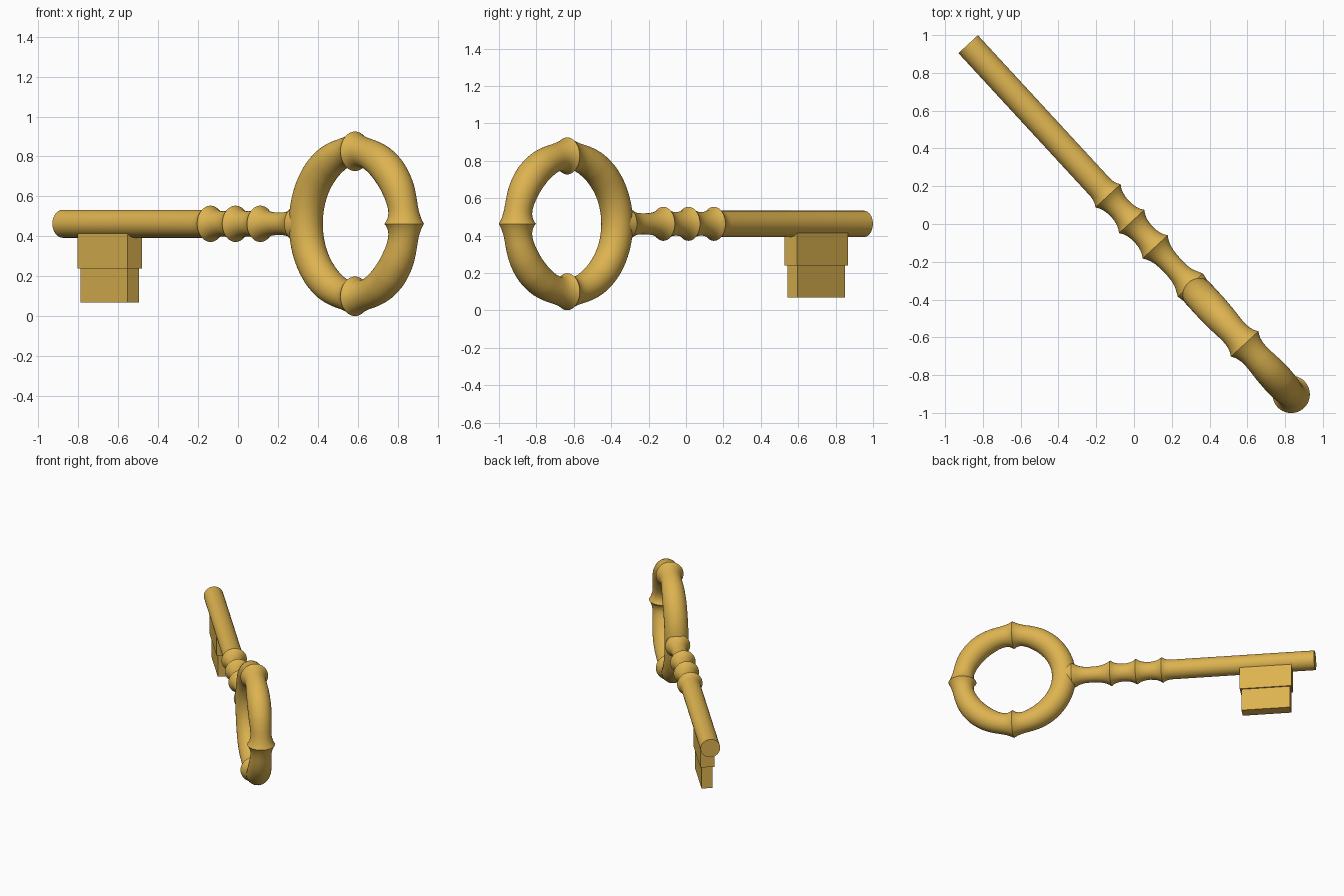
import bpy, bmesh, math
from mathutils import Vector

if "Cube" in bpy.data.objects:
    bpy.data.objects.remove(bpy.data.objects["Cube"])

ANGLE = math.atan2(-0.735, 0.678)   # key axis turned in the ground plane
ZC = 0.463                          # height of the shaft axis
BOW, MAJOR = 0.864, 0.363           # bow centre along the axis, ring radius

brass = bpy.data.materials.new("brass")
brass.diffuse_color = (0.72, 0.45, 0.08, 1)
brass.use_nodes = True
brass.node_tree.nodes["Principled BSDF"].inputs["Base Color"].default_value = brass.diffuse_color


def lerp(table, x):
    for (x0, y0), (x1, y1) in zip(table, table[1:]):
        if x <= x1:
            return y0 + (y1 - y0) * (x - x0) / (x1 - x0)
    return table[-1][1]


def finish(bm, name):
    bmesh.ops.recalc_face_normals(bm, faces=bm.faces)
    me = bpy.data.meshes.new(name)
    bm.to_mesh(me)
    bm.free()
    ob = bpy.data.objects.new(name, me)
    bpy.context.collection.objects.link(ob)
    me.materials.append(brass)
    ob.location.z = ZC
    ob.rotation_euler.z = ANGLE
    bpy.ops.object.select_all(action='DESELECT')
    ob.select_set(True)
    bpy.context.view_layer.objects.active = ob
    bpy.ops.object.shade_smooth_by_angle(angle=math.radians(35))
    return ob


def sweep(name, stations, sides=40, closed=False):
    """Join circles given as (centre, outward axis, radius); y is the other axis."""
    bm = bmesh.new()
    rings = []
    for c, u, r in stations:
        rings.append([bm.verts.new(c + r * (math.cos(a) * u + math.sin(a) * Vector((0, 1, 0))))
                      for a in (2 * math.pi * i / sides for i in range(sides))])
    pairs = list(zip(rings, rings[1:]))
    if closed:
        pairs.append((rings[-1], rings[0]))
    else:
        bm.faces.new(rings[0])
        bm.faces.new(rings[-1])
    for a, b in pairs:
        for i in range(sides):
            j = (i + 1) % sides
            bm.faces.new((a[i], a[j], b[j], b[i]))
    return finish(bm, name)


# Shaft with three sharp-edged collars and a flared root
profile = [(-1.295, 0.07), (-0.265, 0.07), (-0.24, 0.073), (-0.218, 0.081)]
collars = (-0.203, -0.018, 0.165)
for c in collars:
    profile.append((c, 0.091))
    if c != collars[-1]:
        profile += [(c + d, r) for d, r in
                    ((0.018, 0.079), (0.04, 0.070), (0.065, 0.065), (0.092, 0.063),
                     (0.119, 0.065), (0.144, 0.070), (0.166, 0.079))]
profile += [(0.183, 0.079), (0.205, 0.069), (0.235, 0.061), (0.27, 0.057), (0.32, 0.056),
            (0.36, 0.059), (0.39, 0.066), (0.415, 0.078), (0.44, 0.09), (0.50, 0.08)]
sweep("shaft", [(Vector((s, 0, 0)), Vector((0, 0, 1)), r) for s, r in profile])

# Bow ring, swelling to cusped collars at the top, bottom and far end
cusp = [(0, 0.099), (2, 0.091), (4, 0.085), (7, 0.079), (10, 0.076), (14, 0.075),
        (20, 0.077), (30, 0.082), (45, 0.085), (180, 0.085)]
bow = []
for deg in range(0, 360, 2):
    off = min(abs((deg - k + 180) % 360 - 180) for k in (0, 90, 270))
    u = Vector((math.cos(math.radians(deg)), 0, math.sin(math.radians(deg))))
    bow.append((Vector((BOW, 0, 0)) + MAJOR * u, u, lerp(cusp, off)))
sweep("bow_ring", bow, closed=True)

# Stepped bit below the shaft
for name, length, width, z0, z1 in (("bit_upper", 0.37, 0.10, 0.24, 0.43),
                                    ("bit_lower", 0.347, 0.08, 0.07, 0.25)):
    bm = bmesh.new()
    bmesh.ops.create_cube(bm, size=1)
    for v in bm.verts:
        v.co = (v.co.x * length - 0.947, v.co.y * width,
                (z0 + z1) / 2 - ZC + v.co.z * (z1 - z0))
    finish(bm, name)
